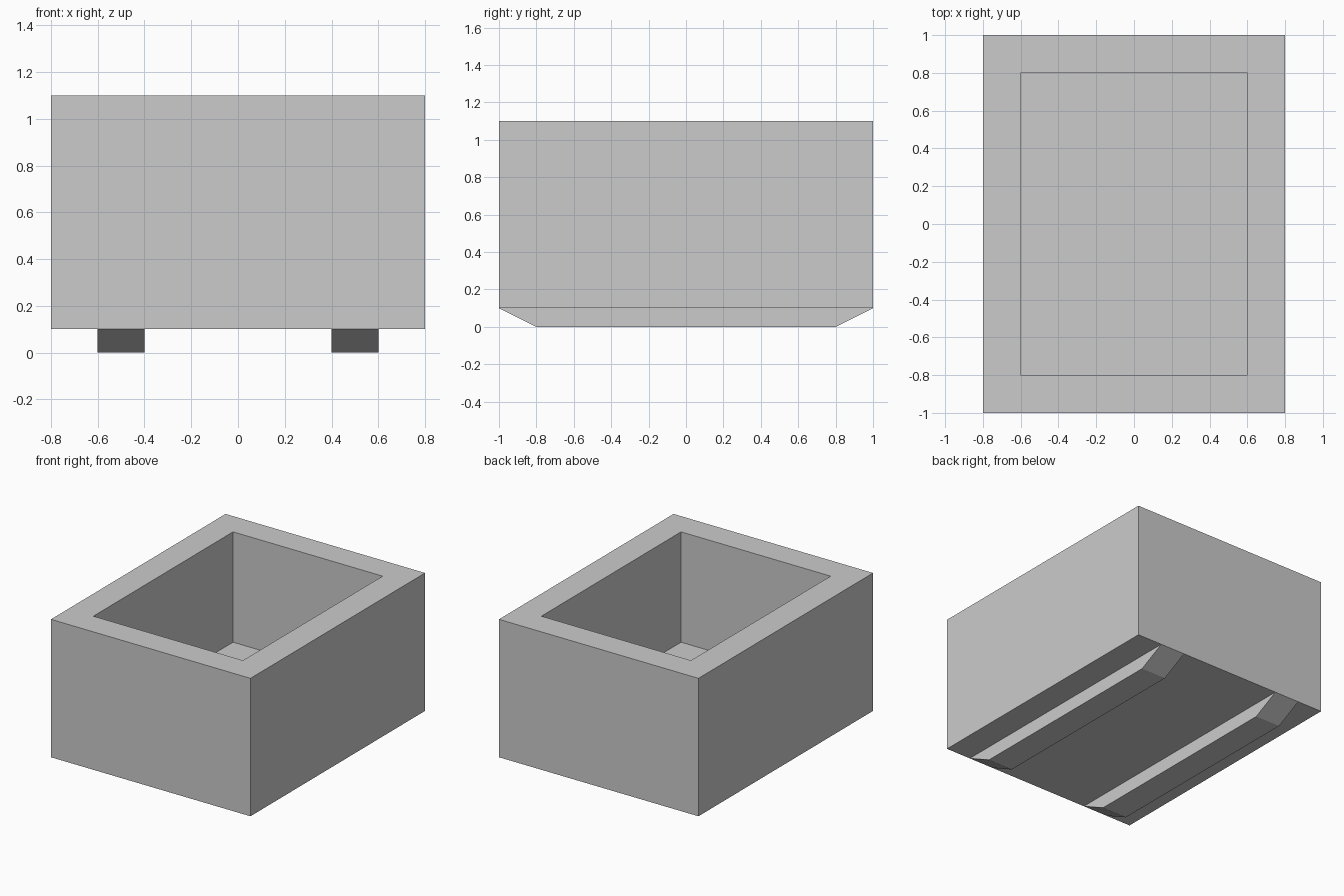
import bpy
import bmesh
from mathutils import Matrix, Vector

if "Cube" in bpy.data.objects:
    bpy.data.objects.remove(bpy.data.objects["Cube"])


def add_object(name, bm):
    bmesh.ops.recalc_face_normals(bm, faces=bm.faces)
    mesh = bpy.data.meshes.new(name)
    bm.to_mesh(mesh)
    bm.free()
    obj = bpy.data.objects.new(name, mesh)
    bpy.context.collection.objects.link(obj)
    return obj


WALL = 0.2
BASE_Z, TOP_Z = 0.1, 1.1

# Open box: inset the top face, then sink it to form the cavity
bm = bmesh.new()
height = TOP_Z - BASE_Z
bmesh.ops.create_cube(bm, size=1, matrix=Matrix.Translation((0, 0, BASE_Z + height / 2))
                      @ Matrix.Diagonal((1.6, 2.0, height, 1)))
top = max(bm.faces, key=lambda f: f.calc_center_median().z)
bmesh.ops.inset_region(bm, faces=[top], thickness=WALL, use_even_offset=True)
cavity = bmesh.ops.extrude_discrete_faces(bm, faces=[top])["faces"][0]
bmesh.ops.translate(bm, verts=cavity.verts, vec=Vector((0, 0, -(height - WALL))))
add_object("box_body", bm)

# Two runners with bevelled ends, extruded from a side profile
profile = [(-1.0, BASE_Z), (-0.8, 0), (0.8, 0), (1.0, BASE_Z)]
for side, x in (("left", -0.6), ("right", 0.4)):
    bm = bmesh.new()
    face = bm.faces.new([bm.verts.new((x, y, z)) for y, z in profile])
    ext = bmesh.ops.extrude_face_region(bm, geom=[face])["geom"]
    bmesh.ops.translate(bm, vec=Vector((0.2, 0, 0)),
                        verts=[v for v in ext if isinstance(v, bmesh.types.BMVert)])
    add_object(f"{side}_runner", bm)
